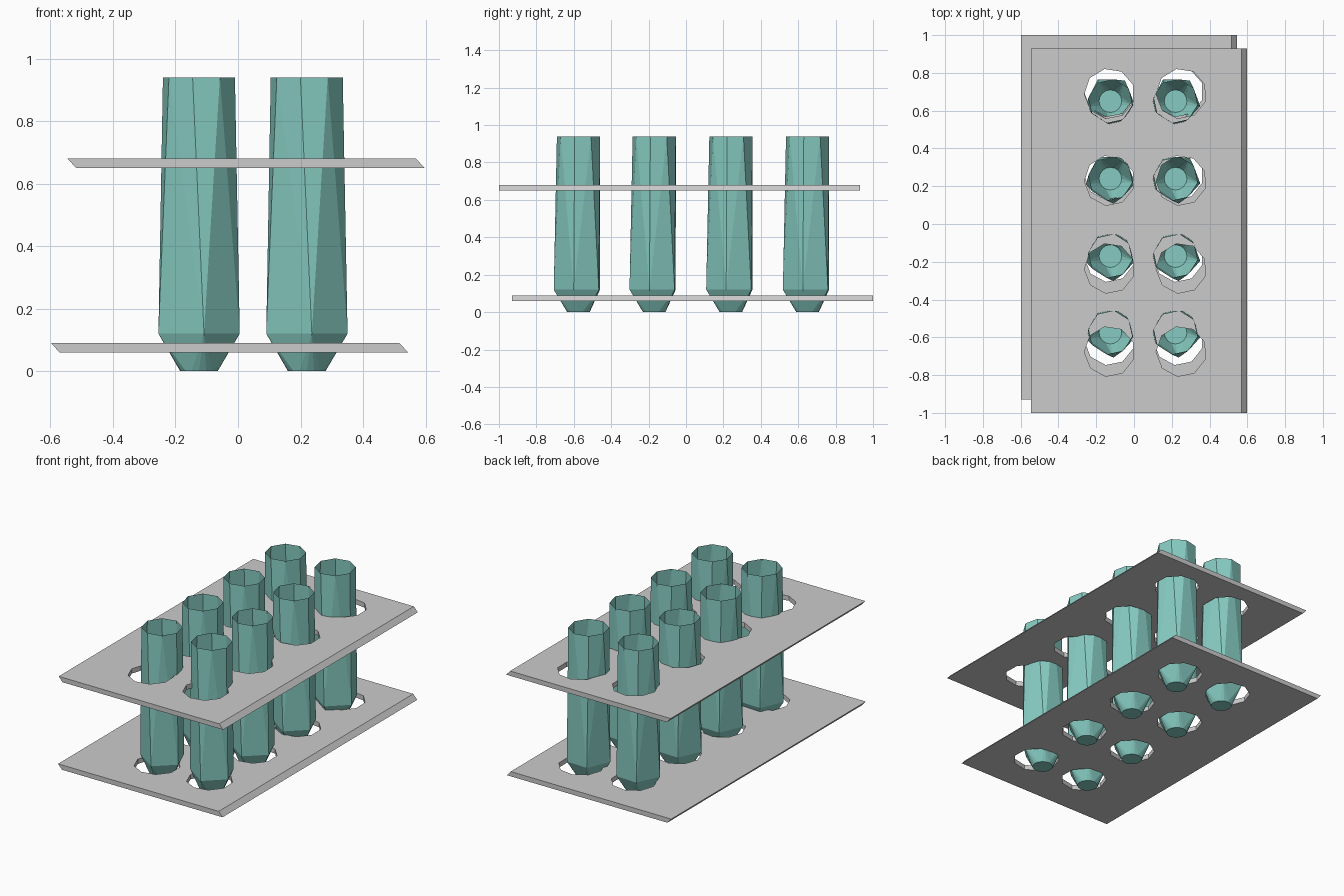
import bpy, bmesh
from math import radians, sin, cos, pi
from mathutils import Matrix

if "Cube" in bpy.data.objects:
    bpy.data.objects.remove(bpy.data.objects["Cube"])

COLS = (-0.125, 0.22)
ROWS = (-0.575, -0.17, 0.24, 0.65)

teal = bpy.data.materials.new("teal")
teal.diffuse_color = (0.24, 0.6, 0.54, 1)
teal.use_nodes = True
teal.node_tree.nodes["Principled BSDF"].inputs["Base Color"].default_value = teal.diffuse_color


def add_object(name, bm):
    mesh = bpy.data.meshes.new(name)
    bm.to_mesh(mesh)
    bm.free()
    obj = bpy.data.objects.new(name, mesh)
    bpy.context.collection.objects.link(obj)
    return obj


def ring(bm, angles, r, z):
    # Angles in degrees, measured from the front (-y) towards the right (+x)
    for a in angles:
        bm.verts.new((r * sin(radians(a)), -r * cos(radians(a)), z))


# Faceted tube: round foot, five-cornered shoulder, open eight-sided rim
bm = bmesh.new()
ring(bm, [i * 22.5 for i in range(16)], 0.06, 0)
ring(bm, (7, 79, 145, 210, 283), 0.133, 0.12)
ring(bm, [-10 + i * 45 for i in range(8)], 0.117, 0.94)
bmesh.ops.convex_hull(bm, input=bm.verts[:])
bm.normal_update()
lid = [f for f in bm.faces if all(v.co.z > 0.93 for v in f.verts)]
bmesh.ops.delete(bm, geom=lid, context='FACES')
bmesh.ops.dissolve_limit(bm, angle_limit=0.01, verts=bm.verts[:], edges=bm.edges[:])
bmesh.ops.recalc_face_normals(bm, faces=bm.faces[:])
first = add_object("tube", bm)
first.data.materials.append(teal)
for i, (x, y) in enumerate([(x, y) for x in COLS for y in ROWS]):
    tube = first
    if i:
        tube = bpy.data.objects.new("tube", first.data)
        bpy.context.collection.objects.link(tube)
    tube.location = (x, y, 0)


# Slanted-edge plate with eight holes
def plate(name, x0, y0, z0, hole_xs, hole_ys):
    bm = bmesh.new()
    bmesh.ops.create_cube(bm, size=1, matrix=Matrix.Translation((0.5, 0.5, 0.5)))
    for v in bm.verts:
        x, y, z = v.co
        v.co = (x0 + 1.115 * x + 0.027 * (1 - z), y0 + 1.93 * y, z0 + 0.03 * z)
    obj = add_object(name, bm)

    bm = bmesh.new()
    for x in hole_xs:
        for y in hole_ys:
            m = Matrix.Translation((x, y, z0)) @ Matrix.Rotation(0.2, 4, 'Z')
            bmesh.ops.create_cone(bm, cap_ends=True, segments=9, radius1=0.133,
                                  radius2=0.133, depth=0.3, matrix=m)
    cutter = add_object(name + "_hole_cutter", bm)
    cutter.hide_render = True

    mod = obj.modifiers.new("holes", 'BOOLEAN')
    mod.operation = 'DIFFERENCE'
    mod.solver = 'EXACT'
    mod.object = cutter
    deps = bpy.context.evaluated_depsgraph_get()
    mesh = bpy.data.meshes.new_from_object(obj.evaluated_get(deps))
    obj.modifiers.clear()
    obj.data = mesh
    bpy.data.objects.remove(cutter)


plate("upper_plate", -0.545, -1.0, 0.65, (-0.13, 0.25), (-0.675, -0.235, 0.23, 0.69))
plate("lower_plate", -0.598, -0.93, 0.06, (-0.13, 0.235), (-0.615, -0.175, 0.26, 0.70))
